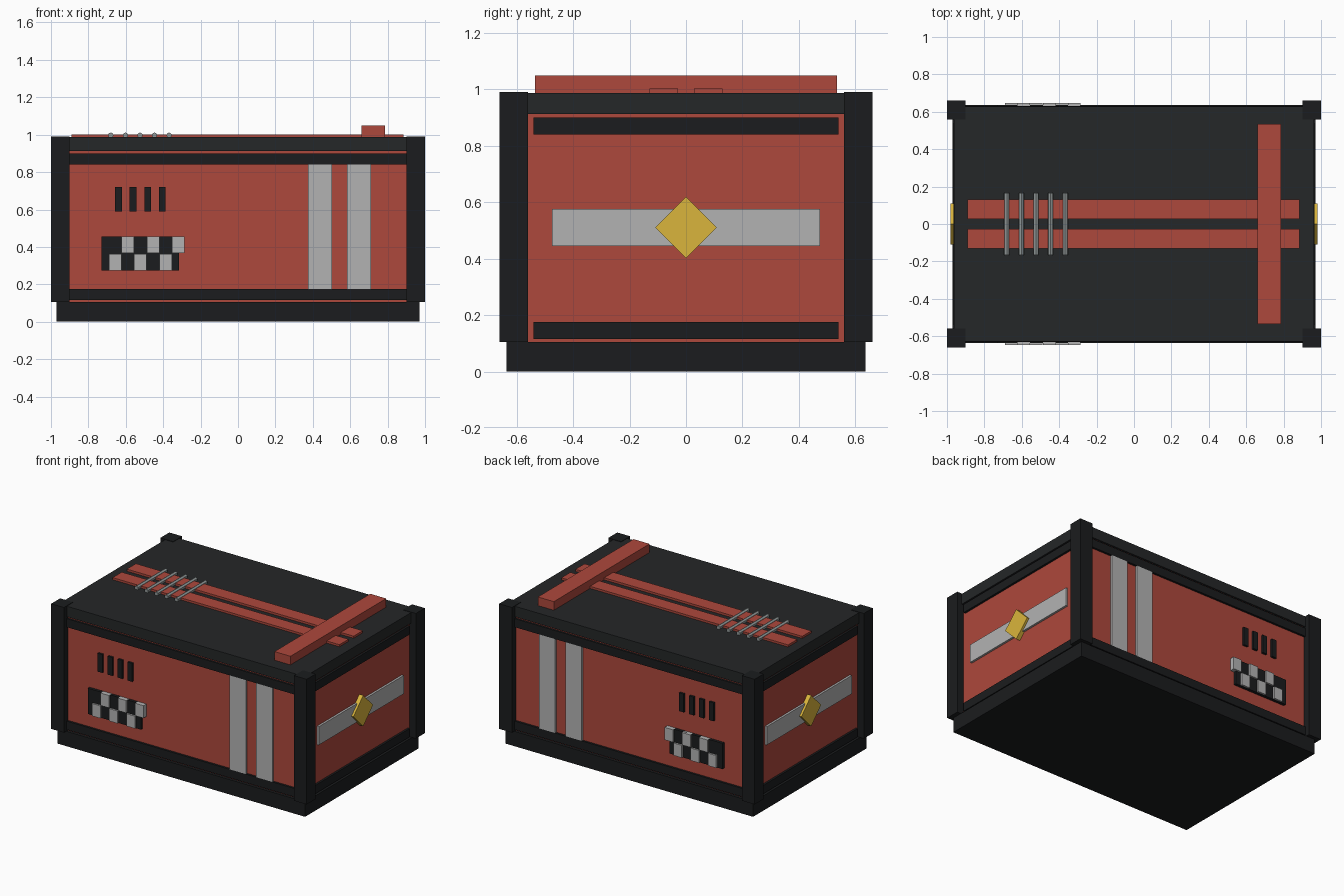
import bpy
from math import radians

if "Cube" in bpy.data.objects:
    bpy.data.objects.remove(bpy.data.objects["Cube"])


def material(name, r, g, b):
    m = bpy.data.materials.new(name)
    m.diffuse_color = (r, g, b, 1)
    m.use_nodes = True
    m.node_tree.nodes["Principled BSDF"].inputs["Base Color"].default_value = m.diffuse_color
    return m


BLACK = material("black", 0.011, 0.012, 0.013)
CHARCOAL = material("charcoal", 0.018, 0.02, 0.021)
RED = material("red", 0.42, 0.065, 0.045)
PALE = material("pale_grey", 0.45, 0.45, 0.45)
STEEL = material("steel", 0.28, 0.31, 0.31)
YELLOW = material("yellow", 0.70, 0.46, 0.045)


def box(name, x, y, z, mat):
    """Box from (min, max) ranges."""
    c = [(a + b) / 2 for a, b in (x, y, z)]
    bpy.ops.mesh.primitive_cube_add(size=1, location=c)
    o = bpy.context.object
    o.name = name
    o.scale = [abs(b - a) for a, b in (x, y, z)]
    o.data.materials.append(mat)
    return o


# Main case
box("base", (-0.97, 0.97), (-0.635, 0.635), (0, 0.105), BLACK)
box("body", (-0.95, 0.95), (-0.615, 0.615), (0.10, 0.92), RED)
box("lid", (-0.963, 0.963), (-0.628, 0.628), (0.912, 0.987), CHARCOAL)

# Corner posts
for sx in (-1, 1):
    for sy in (-1, 1):
        box("corner_post", (sx * 0.9, sx), (sy * 0.56, sy * 0.66), (0.105, 0.99), BLACK)

# Front and back details
for s in (-1, 1):
    def panel(name, x, z, mat, depth):
        box(name, x, (s * 0.605, s * depth), z, mat)

    for z in ((0.115, 0.175), (0.84, 0.9)):
        panel("long_rail", (-0.91, 0.91), z, BLACK, 0.63)
    for x in (0.375, 0.583):
        panel("side_stripe", (x, x + 0.127), (0.175, 0.84), PALE, 0.63)
    for i in range(4):
        x = -0.657 + i * 0.078
        panel("vent_slot", (x, x + 0.036), (0.59, 0.72), BLACK, 0.63)
    panel("checker_back", (-0.73, -0.315), (0.273, 0.455), BLACK, 0.635)
    for i in range(3):
        x = -0.69 + i * 0.135
        panel("checker_tile", (x, x + 0.066), (0.275, 0.363), PALE, 0.648)
        panel("checker_tile", (x + 0.068, x + 0.134), (0.367, 0.455), PALE, 0.648)

# End details
for s in (-1, 1):
    for z in ((0.115, 0.175), (0.84, 0.9)):
        box("end_rail", (s * 0.94, s * 0.965), (-0.54, 0.54), z, BLACK)
    box("end_stripe", (s * 0.94, s * 0.965), (-0.475, 0.475), (0.445, 0.575), PALE)
    d = box("end_diamond", (s * 0.945, s * 0.98), (-0.0775, 0.0775), (0.4325, 0.5875), YELLOW)
    d.rotation_euler.x = radians(45)

# Lid strips, cross bar and rods
for s in (-1, 1):
    box("lid_strip", (-0.89, 0.885), (s * 0.028, s * 0.13), (0.975, 1.002), RED)
box("lid_cross_bar", (0.66, 0.785), (-0.535, 0.535), (0.975, 1.048), RED)
for i in range(5):
    bpy.ops.mesh.primitive_cylinder_add(
        vertices=12, radius=0.014, depth=0.33,
        location=(-0.68 + i * 0.078, 0, 0.997), rotation=(radians(90), 0, 0))
    rod = bpy.context.object
    rod.name = "lid_rod"
    rod.data.materials.append(STEEL)
    bpy.ops.object.shade_smooth_by_angle()
